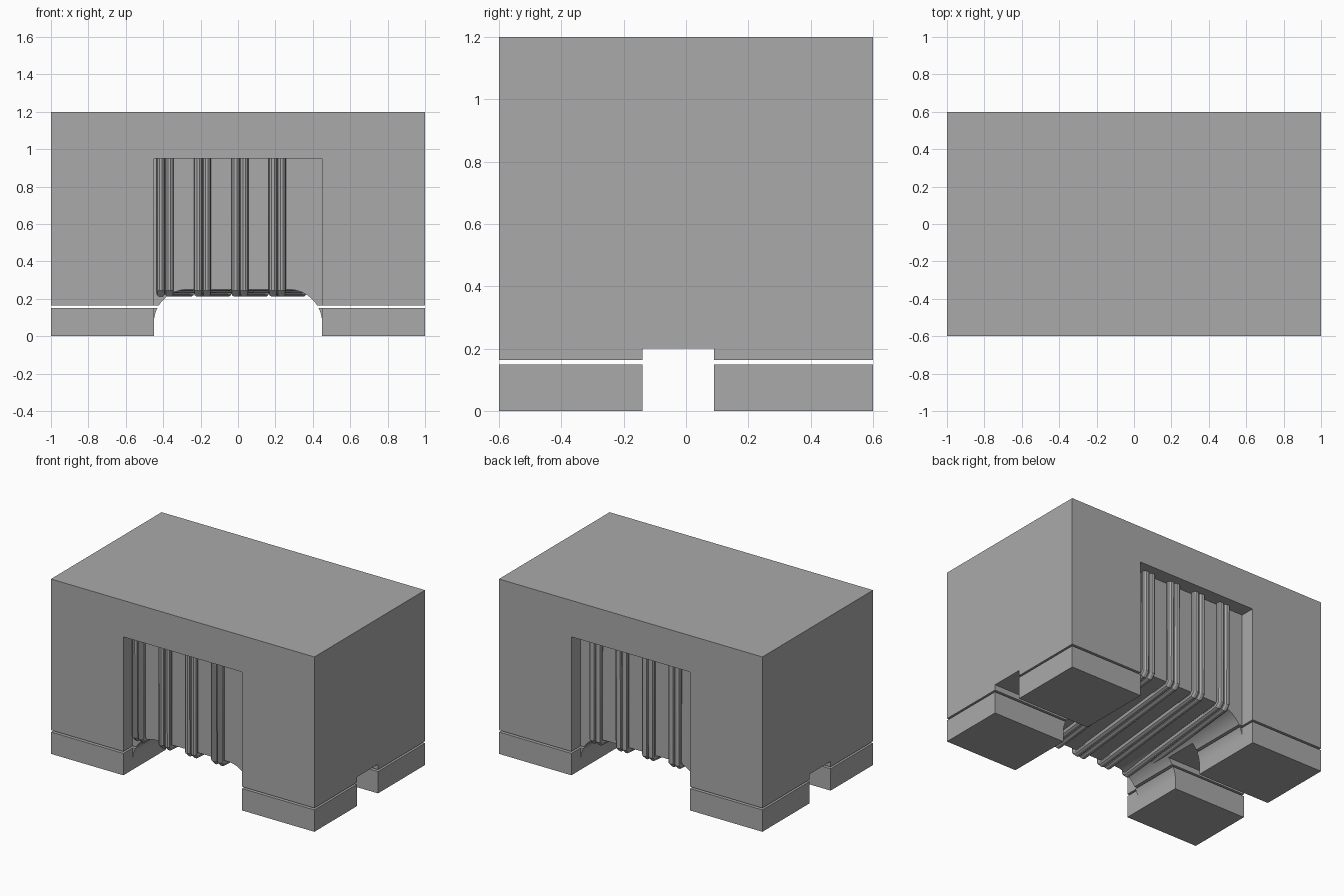
import bpy
import bmesh
import math

old = bpy.data.objects.get("Cube")
if old:
    bpy.data.objects.remove(old, do_unlink=True)

grey = bpy.data.materials.new("plain grey")
grey.use_nodes = True
COLOUR = (0.4, 0.4, 0.4, 1)
grey.diffuse_color = COLOUR
grey.node_tree.nodes["Principled BSDF"].inputs["Base Color"].default_value = COLOUR

GAP_LOW, GAP_HIGH = 0.15, 0.163
POCKET_X, POCKET_TOP = 0.45, 0.95
CORE_Y, CORE_Z = 0.5, 0.25
FILLET = 0.18


def add_object(name, bm):
    bmesh.ops.recalc_face_normals(bm, faces=bm.faces)
    mesh = bpy.data.meshes.new(name)
    bm.to_mesh(mesh)
    bm.free()
    obj = bpy.data.objects.new(name, mesh)
    bpy.context.collection.objects.link(obj)
    mesh.materials.append(grey)
    return obj


def box(name, low, high):
    bm = bmesh.new()
    bmesh.ops.create_cube(bm, size=1)
    for v in bm.verts:
        v.co = [low[i] if v.co[i] < 0 else high[i] for i in range(3)]
    return add_object(name, bm)


def select_only(obj):
    bpy.ops.object.select_all(action="DESELECT")
    obj.select_set(True)
    bpy.context.view_layer.objects.active = obj


def cut(obj, low, high):
    cutter = box("cutter", low, high)
    cutter.hide_render = True
    mod = obj.modifiers.new("cut", "BOOLEAN")
    mod.operation = "DIFFERENCE"
    mod.solver = "EXACT"
    mod.object = cutter
    select_only(obj)
    bpy.ops.object.modifier_apply(modifier=mod.name)
    bpy.data.objects.remove(cutter, do_unlink=True)


def arched_block(name):
    """Block with a round-cornered tunnel below and a pocket at front and back."""
    arc = []
    for i in range(17):
        a = math.radians(90) * i / 16
        arc.append((POCKET_X - FILLET + FILLET * math.cos(a),
                    CORE_Z - FILLET + FILLET * math.sin(a)))
    right = [(1, 1.2), (1, 0), (POCKET_X, 0)] + arc
    outline = right + [(-x, z) for x, z in reversed(right)]
    bm = bmesh.new()
    face = bm.faces.new([bm.verts.new((x, -0.6, z)) for x, z in outline])
    ext = bmesh.ops.extrude_face_region(bm, geom=[face])
    for v in ext["geom"]:
        if isinstance(v, bmesh.types.BMVert):
            v.co.y = 0.6
    obj = add_object(name, bm)
    # winding pockets
    for y0, y1 in ((-0.8, -CORE_Y), (CORE_Y, 0.8)):
        cut(obj, (-POCKET_X, y0, -0.2), (POCKET_X, y1, POCKET_TOP))
    # channel between the feet
    cut(obj, (-1.2, -0.14, -0.2), (1.2, 0.09, 0.2))
    return obj


def shade(obj):
    select_only(obj)
    bpy.ops.object.shade_smooth_by_angle(angle=math.radians(30))


# Ferrite body and the four pads under it, parted by a thin gap
body = arched_block("core_body")
cut(body, (-1.2, -0.8, -0.3), (1.2, 0.8, GAP_HIGH))
shade(body)
feet = arched_block("terminal_feet")
cut(feet, (-1.2, -0.8, GAP_LOW), (1.2, 0.8, 1.5))
shade(feet)

# Paired wire turns: down the front, slanting under the core, up the back
RADIUS = 0.023
SLANT = 0.11
y, z = CORE_Y + RADIUS * 0.8, CORE_Z - RADIUS * 0.8
for turn in range(4):
    for strand, side in (("a", -1), ("b", 1)):
        x = -0.39 + 0.2 * turn + side * RADIUS
        path = [(x, -y, POCKET_TOP + 0.02), (x, -y, z + 0.02), (x, -y + 0.02, z),
                (x + SLANT, y - 0.02, z), (x + SLANT, y, z + 0.02),
                (x + SLANT, y, POCKET_TOP + 0.02)]
        curve = bpy.data.curves.new("wire", "CURVE")
        curve.dimensions = "3D"
        curve.bevel_depth = RADIUS
        curve.bevel_resolution = 3
        curve.use_fill_caps = True
        spline = curve.splines.new("POLY")
        spline.points.add(len(path) - 1)
        for point, co in zip(spline.points, path):
            point.co = (*co, 1)
        wire = bpy.data.objects.new(f"wire_turn_{turn + 1}{strand}", curve)
        bpy.context.collection.objects.link(wire)
        curve.materials.append(grey)
        select_only(wire)
        bpy.ops.object.convert(target="MESH")
        shade(bpy.context.view_layer.objects.active)
